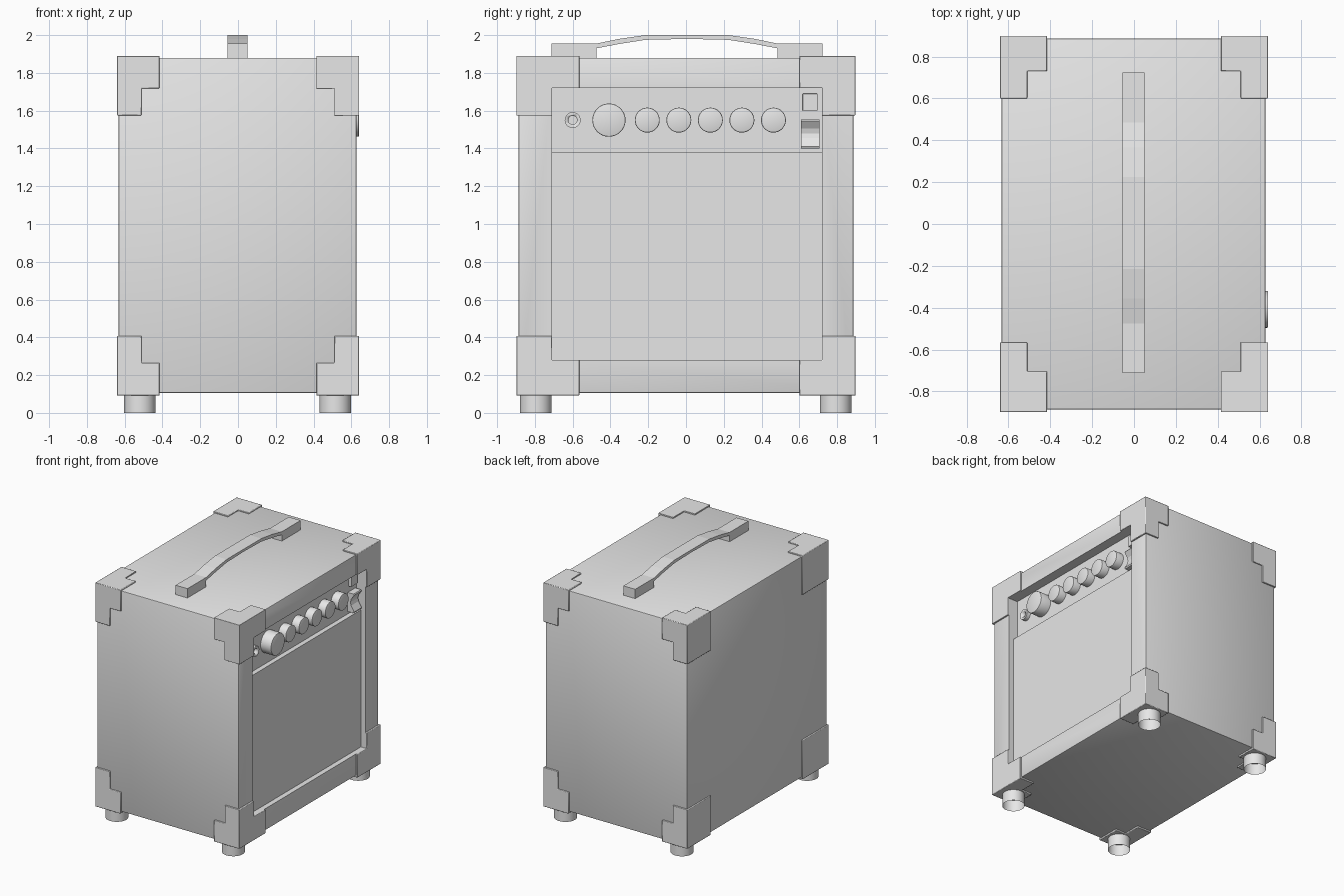
import bpy
import bmesh
from math import pi
from mathutils import Matrix, Vector

cube = bpy.data.objects.get("Cube")
if cube:
    bpy.data.objects.remove(cube, do_unlink=True)

grey = bpy.data.materials.new("plain_grey")
grey.use_nodes = True
grey.diffuse_color = (0.8, 0.8, 0.8, 1)
grey.node_tree.nodes["Principled BSDF"].inputs["Base Color"].default_value = (0.8, 0.8, 0.8, 1)


def finish(name, bm):
    """Turn a bmesh into a named object with the shared material."""
    bmesh.ops.recalc_face_normals(bm, faces=bm.faces)
    mesh = bpy.data.meshes.new(name)
    bm.to_mesh(mesh)
    bm.free()
    mesh.materials.append(grey)
    obj = bpy.data.objects.new(name, mesh)
    bpy.context.collection.objects.link(obj)
    return obj


def select(obj):
    bpy.ops.object.select_all(action="DESELECT")
    obj.select_set(True)
    bpy.context.view_layer.objects.active = obj


def smooth(obj):
    select(obj)
    bpy.ops.object.shade_smooth_by_angle(angle=pi / 6)


def box(name, x, y, z, bevel=0):
    """Box between (low, high) limits on each axis."""
    bm = bmesh.new()
    bmesh.ops.create_cube(bm, size=1)
    for v in bm.verts:
        v.co = Vector([sum(r) / 2 + c * abs(r[1] - r[0]) for r, c in zip((x, y, z), v.co)])
    if bevel:
        bmesh.ops.bevel(bm, geom=bm.edges[:], offset=bevel, segments=2, profile=0.5, affect="EDGES")
    return finish(name, bm)


def boolean(obj, other, operation):
    """Apply a boolean and discard the helper."""
    other.hide_render = True
    select(obj)
    mod = obj.modifiers.new("shape", "BOOLEAN")
    mod.object, mod.operation, mod.solver = other, operation, "EXACT"
    bpy.ops.object.modifier_apply(modifier=mod.name)
    bpy.data.objects.remove(other, do_unlink=True)


def knob(name, y, z, radius, x_end, bevel=0.006):
    """Cylinder standing out of the control panel along +x."""
    bm = bmesh.new()
    depth = x_end - PANEL_X + 0.01
    place = Matrix.Translation((x_end - depth / 2, y, z)) @ Matrix.Rotation(pi / 2, 4, "Y")
    bmesh.ops.create_cone(bm, cap_ends=True, segments=32, radius1=radius, radius2=radius,
                          depth=depth, matrix=place)
    if bevel:
        rim = [e for e in bm.edges if all(v.co.x > x_end - 0.001 for v in e.verts)]
        bmesh.ops.bevel(bm, geom=rim, offset=bevel, segments=2, profile=0.5, affect="EDGES")
    obj = finish(name, bm)
    smooth(obj)
    return obj


def extrude(name, points, axis, low, high):
    """Extrude a closed profile, given on the other two axes, along one axis."""
    bm = bmesh.new()
    verts = []
    for p in points:
        co = list(p)
        co.insert(axis, low)
        verts.append(bm.verts.new(co))
    face = bm.faces.new(verts)
    ext = bmesh.ops.extrude_face_region(bm, geom=[face])
    shift = Vector((0, 0, 0))
    shift[axis] = high - low
    bmesh.ops.translate(bm, vec=shift,
                        verts=[g for g in ext["geom"] if isinstance(g, bmesh.types.BMVert)])
    return finish(name, bm)


PANEL_X = 0.545
OPEN_Y = (-0.71, 0.72)
OPEN_Z = (0.28, 1.72)

# Cabinet with a recessed opening on +x
cabinet = box("cabinet", (-0.632, 0.628), (-0.887, 0.887), (0.105, 1.88), 0.008)
boolean(cabinet, box("opening_cutter", (PANEL_X, 1), OPEN_Y, OPEN_Z), "DIFFERENCE")
smooth(cabinet)

# Speaker grille and control panel
box("speaker_grille", (0.53, 0.587), OPEN_Y, (OPEN_Z[0], 1.38))
box("control_panel", (0.53, PANEL_X + 0.003), OPEN_Y, (1.38, OPEN_Z[1]))

# Stepped corner protectors on all eight corners
for sx, side in ((-1, "inner"), (1, "outer")):
    for sy, end in ((-1, "front"), (1, "back")):
        long_y, short_y = (0.565, 0.705) if sy < 0 else (0.6, 0.73)
        for top, level in ((False, "bottom"), (True, "top")):
            name = f"{level}_{end}_{side}_corner"

            def limits(x, y, z_size):
                z = (1.89 - z_size, 1.89) if top else (0.092, 0.092 + z_size)
                return sorted((sx * x, sx * 0.641)), sorted((sy * y, sy * 0.898)), z

            corner = box(name, *limits(0.51, long_y, 0.315))
            boolean(corner, box("corner_step", *limits(0.415, short_y, 0.172)), "UNION")
            if sx > 0:
                boolean(corner, box("corner_cutter", (0.4, 1), OPEN_Y, OPEN_Z), "DIFFERENCE")
            edge = corner.modifiers.new("soft_edges", "BEVEL")
            edge.width, edge.segments = 0.004, 2
            smooth(corner)

# Open tube feet
for x, sx in ((-0.52, "left"), (0.515, "right")):
    for y, sy in ((-0.795, "front"), (0.793, "back")):
        bm = bmesh.new()
        bmesh.ops.create_cone(bm, cap_ends=False, segments=32, radius1=0.084, radius2=0.084,
                              depth=0.11, matrix=Matrix.Translation((x, y, 0.055)))
        smooth(finish(f"{sy}_{sx}_foot", bm))

# Carrying handle: end blocks joined by a raised strap
half = [(0.0, 2.0), (0.22, 2.0), (0.36, 1.98), (0.48, 1.955), (0.718, 1.955), (0.718, 1.87),
        (0.48, 1.87), (0.48, 1.93), (0.36, 1.953), (0.22, 1.975), (0.0, 1.98)]
outline = half + [(-y, z) for y, z in reversed(half[1:-1])]
handle = extrude("handle", outline, 0, -0.055, 0.05)
handle.location.y = 0.005

# Input jack with a hole
jack = knob("input_jack", -0.6, 1.55, 0.042, 0.58, 0)
boolean(jack, knob("jack_hole", -0.6, 1.55, 0.023, 0.7, 0), "DIFFERENCE")

# Large knob and five small knobs
knob("large_knob", -0.408, 1.55, 0.088, 0.641)
for i in range(5):
    knob(f"small_knob_{i + 1}", -0.205 + i * 0.167, 1.55, 0.066, 0.615)

# Indicator lamp and concave rocker switch
box("indicator_lamp", (0.53, 0.575), (0.617, 0.697), (1.6, 1.69), 0.004)
rocker = [(0.53, 1.4), (0.6, 1.4), (0.605, 1.41), (0.578, 1.455), (0.572, 1.48),
          (0.578, 1.505), (0.605, 1.545), (0.6, 1.553), (0.53, 1.553)]
extrude("rocker_switch", rocker, 1, 0.61, 0.706)
